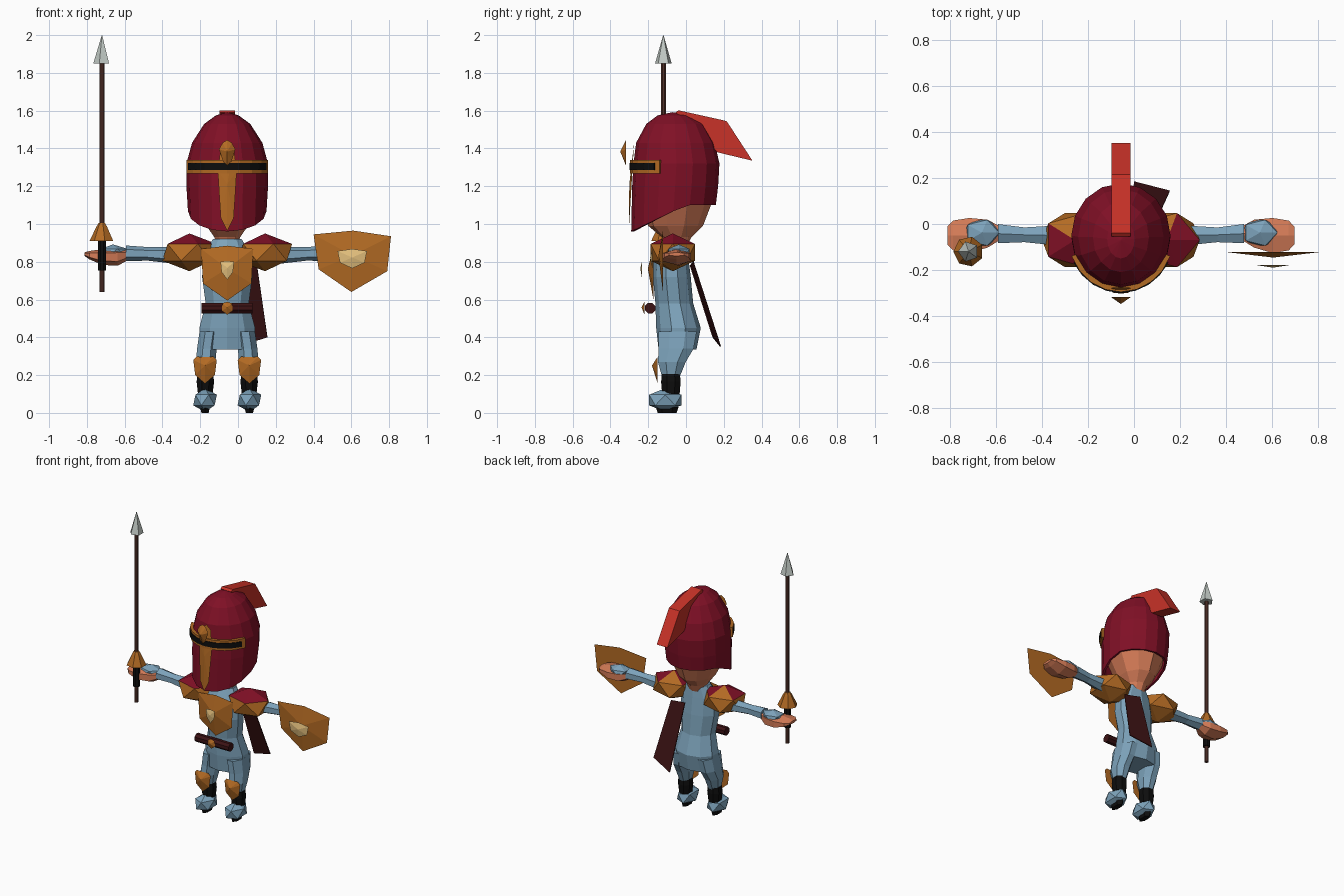
import bpy, bmesh, math
from mathutils import Vector

cube = bpy.data.objects.get("Cube")
if cube:
    bpy.data.objects.remove(cube, do_unlink=True)

CX = -0.057  # body centre line


def material(name, *rgb):
    m = bpy.data.materials.new(name)
    m.use_nodes = True
    m.diffuse_color = (*rgb, 1)
    m.node_tree.nodes["Principled BSDF"].inputs["Base Color"].default_value = (*rgb, 1)
    return m


gold = material("gold", .45, .145, .017)
blue = material("steel blue", .205, .366, .497)
maroon = material("maroon", .216, .005, .019)
red = material("red", .578, .032, .021)
skin = material("skin", .68, .205, .098)
leather = material("dark leather", .045, .006, .007)
black = material("black", .004, .004, .004)
steel = material("pale steel", .546, .597, .565)
cream = material("cream", .775, .527, .205)
wood = material("brown wood", .091, .032, .023)


def finish(name, bm, *mats):
    bmesh.ops.recalc_face_normals(bm, faces=bm.faces[:])
    mesh = bpy.data.meshes.new(name)
    bm.to_mesh(mesh)
    bm.free()
    for m in mats:
        mesh.materials.append(m)
    ob = bpy.data.objects.new(name, mesh)
    bpy.context.collection.objects.link(ob)
    return ob


def bridge(bm, rings, closed=True):
    n = len(rings[0])
    for a, b in zip(rings, rings[1:]):
        for i in range(n if closed else n - 1):
            j = (i + 1) % n
            bm.faces.new((a[i], a[j], b[j], b[i]))


def loft(name, rings, mat, n=8, along_x=False):
    """Rings are (position, centre u, centre v, radius u, radius v)."""
    bm = bmesh.new()
    loops = []
    for t, u, v, ru, rv in rings:
        loop = []
        for i in range(n):
            a = math.tau * (i + .5) / n
            p, q = u + ru * math.cos(a), v + rv * math.sin(a)
            loop.append(bm.verts.new((t, p, q) if along_x else (p, q, t)))
        loops.append(loop)
    bridge(bm, loops)
    bm.faces.new(loops[0])
    bm.faces.new(loops[-1])
    return finish(name, bm, mat)


def ball(name, loc, size, *mats, rule=None):
    bm = bmesh.new()
    bmesh.ops.create_icosphere(bm, subdivisions=1, radius=1)
    for v in bm.verts:
        v.co = Vector(loc) + Vector([c * s for c, s in zip(v.co, size)])
    bm.normal_update()
    for f in bm.faces:
        f.material_index = int(bool(rule and rule(f.normal)))
    return finish(name, bm, *mats)


def plate(name, x, y, outline, bulge, mat, lean=0):
    """Thin domed plate facing the front; outline is (x offset, z)."""
    bm = bmesh.new()
    z0 = outline[0][1]
    rim = [bm.verts.new((x + u, y + lean * (z - z0), z)) for u, z in outline]
    mid = sum((v.co for v in rim), Vector()) / len(rim)
    peak = bm.verts.new(mid - Vector((0, bulge, 0)))
    for a, b in zip(rim, rim[1:] + rim[:1]):
        bm.faces.new((a, b, peak))
    bm.faces.new(rim)
    return finish(name, bm, mat)


def both(half):
    """Mirror a half outline; points on the centre line are kept once."""
    return half + [(-u, z) for u, z in reversed(half) if u]


# Torso, neck and head
loft("torso", [(.335, CX, -.045, .15, .1), (.45, CX, -.04, .155, .118), (.58, CX, -.062, .12, .1),
               (.72, CX, -.075, .14, .1), (.84, CX, -.08, .13, .09), (.92, CX, -.065, .08, .065)], blue, 10)
loft("head", [(.88, CX, -.05, .055, .055), (.93, CX, -.05, .072, .078), (.99, CX, -.055, .115, .145),
              (1.12, CX, -.05, .185, .19), (1.3, CX, -.05, .17, .18)], skin, 10)

# Helmet shell: (z, half width, front y, back y); the lowest edge dips toward the face
levels = [(None, .208, -.29, .158), (1.2, .216, -.285, .17), (1.32, .216, -.278, .177),
          (1.43, .186, -.264, .152), (1.53, .122, -.21, .095), (1.575, .06, -.15, .02)]
bm = bmesh.new()
loops = []
for z, w, front, back in levels:
    loop = []
    for i in range(16):
        a = math.tau * i / 16
        y = (front + back) / 2 + (back - front) / 2 * math.sin(a)
        loop.append(bm.verts.new((CX + w * math.cos(a), y, 1.1 + min(y, 0) * .48 if z is None else z)))
    loops.append(loop)
bridge(bm, loops)
top = bm.verts.new((CX, -.07, 1.592))
for i in range(16):
    bm.faces.new((loops[-1][i], loops[-1][(i + 1) % 16], top))
shell = finish("helmet", bm, maroon)
thick = shell.modifiers.new("thickness", "SOLIDIFY")
thick.thickness = .015
thick.offset = -1


# Visor bands wrapped around the front of the helmet
def band(name, z0, z1, grow, spread, mat):
    bm = bmesh.new()
    columns = []
    for i in range(9):
        a = math.radians(-90 + spread * (i / 4 - 1))
        ring = []
        for g, z in ((-.01, z0), (grow, z0), (grow, z1), (-.01, z1)):
            ring.append(bm.verts.new((CX + (.216 + g) * math.cos(a), -.052 + (.23 + g) * math.sin(a), z)))
        columns.append(ring)
    bridge(bm, columns)
    bm.faces.new(columns[0])
    bm.faces.new(columns[-1])
    finish(name, bm, mat)


band("visor_frame", 1.268, 1.338, .014, 69, gold)
band("visor_slit", 1.285, 1.322, .018, 62, black)
plate("nose_guard", CX, -.303, both([(0, .962), (.034, 1.03), (.042, 1.15), (.05, 1.28), (.035, 1.4), (0, 1.43)]),
      .012, gold, lean=.06)
plate("helmet_crest", CX, -.318, both([(0, 1.31), (.022, 1.33), (.043, 1.395), (.025, 1.43), (0, 1.445)]), .03, gold)

# Plume: side profile stretched across its width
profile = [(-.055, 1.59), (-.04, 1.602), (.215, 1.545), (.352, 1.335), (.165, 1.38), (.06, 1.5)]
bm = bmesh.new()
sides = [[bm.verts.new((CX + s * .042, y, z)) for y, z in profile] for s in (-1, 1)]
bridge(bm, sides)
for side in sides:
    bm.faces.new(side)
finish("plume", bm, red)

# Chest plate, belt and cape
plate("chest_plate", CX, -.172, both([(0, .595), (.128, .685), (.138, .868), (0, .885)]), .03, gold)
plate("chest_emblem", CX, -.232, both([(0, .705), (.03, .745), (.036, .8), (0, .805)]), .01, cream)
loft("belt", [(CX - .135, -.19, .555, .03, .03), (CX + .135, -.19, .555, .03, .03)], leather, 8, True)
plate("buckle", CX, -.22, both([(0, .52), (.028, .54), (.026, .58), (0, .588)]), .015, gold)
bm = bmesh.new()
corners = ((-.02, .035, .8), (.1, .02, .78), (.155, .14, .4), (0, .18, .35))
bm.faces.new([bm.verts.new(c) for c in corners])
cape = finish("cape", bm, leather)
cape.modifiers.new("thickness", "SOLIDIFY").thickness = .006

# Limbs and their armour, repeated for each side
for s, side in ((-1, "right"), (1, "left")):
    def X(d):
        return CX + s * d
    loft(side + "_leg", [(.19, X(.114), -.08, .04, .05), (.27, X(.114), -.075, .056, .08),
                         (.34, X(.108), -.052, .056, .1), (.43, X(.095), -.045, .056, .11)], blue)
    loft(side + "_ankle", [(.1, X(.116), -.08, .042, .05), (.165, X(.116), -.08, .05, .056),
                           (.205, X(.116), -.08, .045, .052)], black)
    ball(side + "_foot", (X(.1175), -.11, .068), (.07, .1, .063), blue)
    loft(side + "_sole", [(0, X(.1175), -.1, .022, .05), (.03, X(.1175), -.1, .03, .06)], black, 6)
    plate(side + "_knee_guard", X(.1175), -.15,
          both([(0, .155), (.052, .2), (.062, .28), (.045, .298), (0, .295)]), .03, gold)
    ball(side + "_shoulder_guard", (X(.2), -.07, .85), (.16, .138, .1), gold, maroon,
         rule=lambda n: n.z > .4 and n.y < .4)
    loft(side + "_arm", [(X(.28), -.05, .835, .05, .045), (X(.42), -.047, .842, .037, .036),
                         (X(.535), -.042, .845, .048, .041)], blue, 6, True)
    loft(side + "_hand", [(X(.52), -.04, .838, .03, .026), (X(.58), -.042, .825, .07, .046),
                          (X(.66), -.05, .825, .088, .042), (X(.73), -.05, .835, .075, .022),
                          (X(.755), -.05, .84, .045, .01)], skin, 6, True)
    ball(side + "_gauntlet", (X(.605), -.038, .85), (.085, .066, .042), blue)

# Spear
SX, SY = -.72, -.12


def spear_part(name, mat, n, *rings):
    loft(name, [(z, SX, SY, r, r) for z, r in rings], mat, n)


spear_part("spear_shaft", wood, 8, (.64, .014), (1.86, .014))
spear_part("spear_grip", black, 8, (.755, .024), (.92, .024))
spear_part("spear_guard", gold, 7, (.91, .066), (.985, .03), (1.005, .018))
spear_part("spear_tip", steel, 5, (1.85, .046), (2, .001))

# Shield
plate("shield", .605, -.122, [(-.005, .64), (.185, .75), (.205, .935), (.005, .965), (-.205, .945), (-.178, .76)],
      .024, gold)
plate("shield_emblem", .605, -.178, both([(0, .765), (.065, .795), (.078, .857), (0, .868)]), .012, cream)
